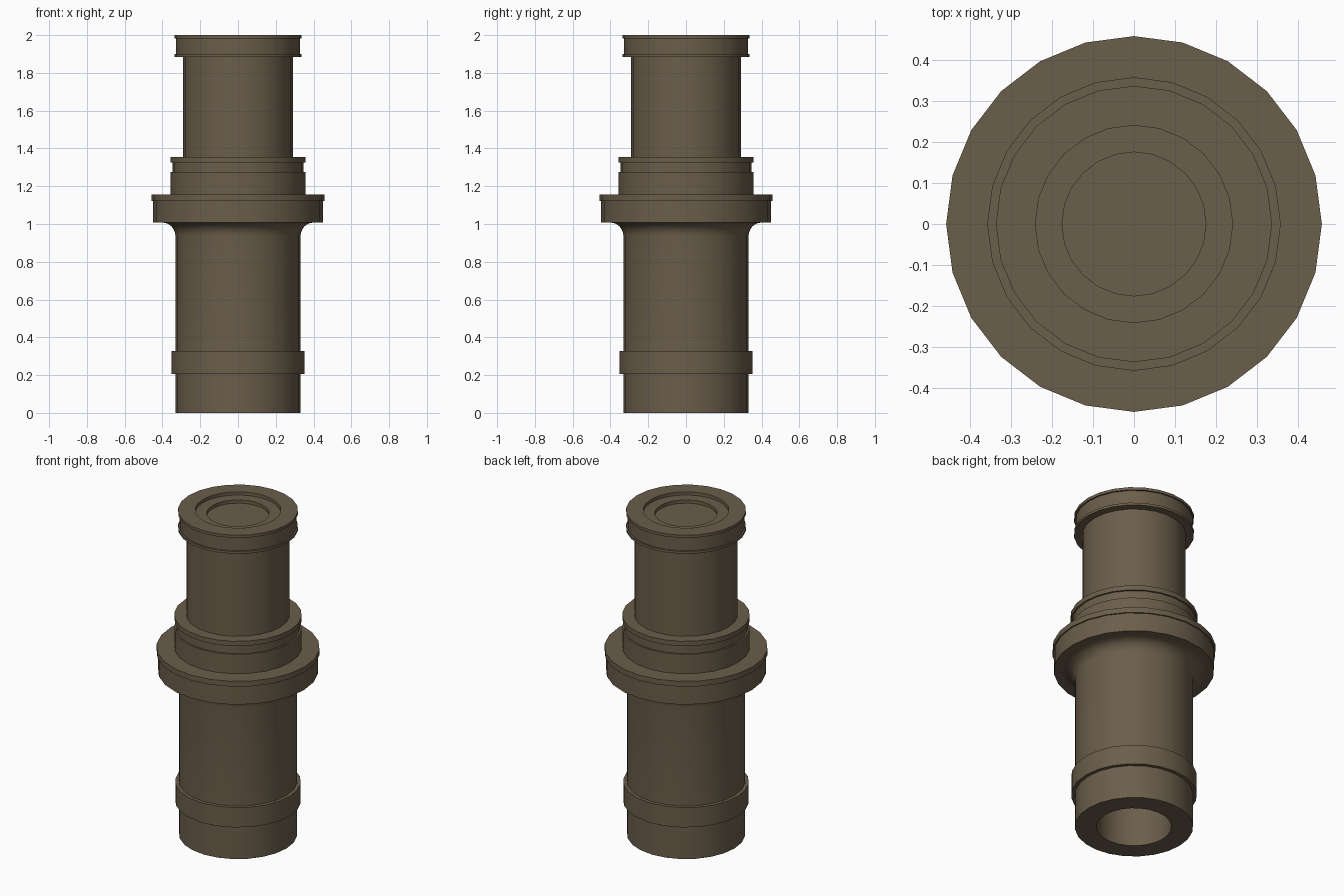
import bpy, bmesh, math

if "Cube" in bpy.data.objects:
    bpy.data.objects.remove(bpy.data.objects["Cube"])

SIDES = 24

brown = bpy.data.materials.new("dull_brown")
brown.diffuse_color = (0.147, 0.112, 0.069, 1)
brown.use_nodes = True
brown.node_tree.nodes["Principled BSDF"].inputs["Base Color"].default_value = brown.diffuse_color


def lathe(name, profile):
    """Spin an (r, z) profile round z; order runs so normals face outwards."""
    bm = bmesh.new()
    rings = []
    for r, z in profile:
        rings.append([bm.verts.new((r * math.cos(2 * math.pi * k / SIDES),
                                    r * math.sin(2 * math.pi * k / SIDES), z))
                      for k in range(SIDES)])
    for a, b in zip(rings, rings[1:]):
        for k in range(SIDES):
            n = (k + 1) % SIDES
            bm.faces.new((a[k], a[n], b[n], b[k]))
    bmesh.ops.remove_doubles(bm, verts=bm.verts, dist=1e-5)
    me = bpy.data.meshes.new(name)
    bm.to_mesh(me)
    bm.free()
    ob = bpy.data.objects.new(name, me)
    bpy.context.collection.objects.link(ob)
    me.materials.append(brown)
    bpy.ops.object.select_all(action='DESELECT')
    ob.select_set(True)
    bpy.context.view_layer.objects.active = ob
    bpy.ops.object.shade_smooth_by_angle(angle=math.radians(32))
    return ob


# bore in the underside, then the outer barrel with its raised band and fillet
fillet = [(0.401 - 0.07 * math.cos(t), 0.935 + 0.073 * math.sin(t))
          for t in [i * math.pi / 12 for i in range(7)]]
lathe("bore", [(0, 1.0), (0.21, 1.0), (0.21, 0)])
lathe("barrel", [(0.21, 0), (0.331, 0), (0.331, 0.205), (0.352, 0.205),
                 (0.352, 0.327), (0.331, 0.327)] + fillet)

# wide flange with a thin lip
lathe("flange", [(0.401, 1.008), (0.449, 1.008), (0.449, 1.122),
                 (0.457, 1.122), (0.457, 1.155), (0.357, 1.155)])

# stepped collar above the flange
lathe("collar", [(0.357, 1.155), (0.357, 1.275), (0.347, 1.275),
                 (0.347, 1.325), (0.357, 1.325), (0.357, 1.355), (0.29, 1.355)])

# neck
lathe("neck", [(0.29, 1.355), (0.29, 1.885)])

# end cap with two lips and a stepped recess in the top
lathe("end_cap", [(0.29, 1.885), (0.336, 1.885), (0.336, 1.90), (0.327, 1.90),
                  (0.327, 1.983), (0.336, 1.983), (0.336, 2.0), (0.24, 2.0),
                  (0.24, 1.98), (0.175, 1.98), (0.175, 1.96), (0, 1.96)])
